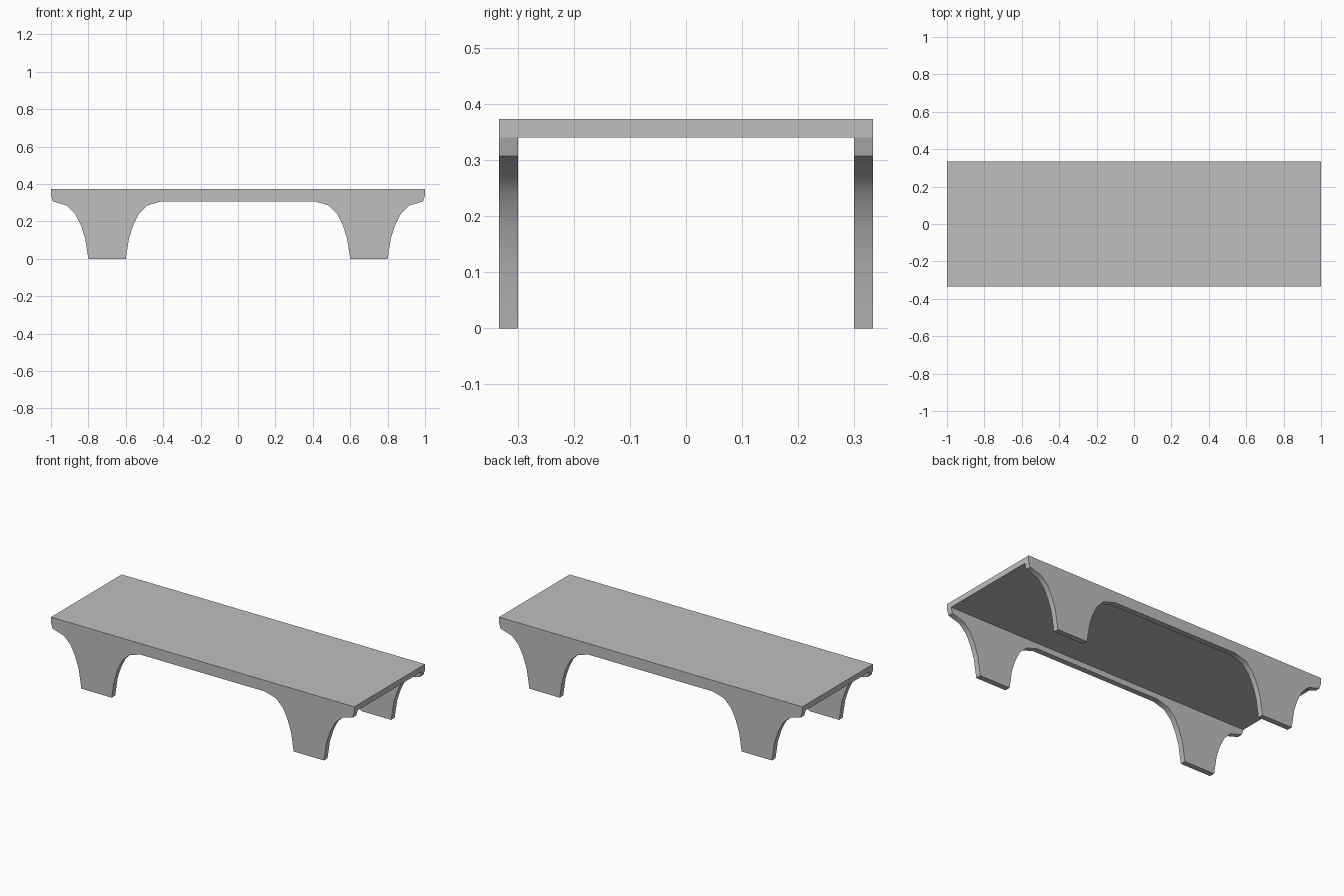
import bpy
import bmesh
import math

cube = bpy.data.objects.get("Cube")
if cube:
    bpy.data.objects.remove(cube)

HALF_LENGTH, HALF_DEPTH = 1.0, 0.333
TOP, UNDERSIDE = 0.373, 0.34
PANEL_INNER = 0.3

grey = bpy.data.materials.new("plain grey")
grey.use_nodes = True
colour = (0.52, 0.52, 0.52, 1)
grey.diffuse_color = colour
grey.node_tree.nodes["Principled BSDF"].inputs["Base Color"].default_value = colour


def extrude_profile(name, profile, y0, y1):
    """Extrude an x-z outline from y0 to y1."""
    bm = bmesh.new()
    face = bm.faces.new([bm.verts.new((x, y0, z)) for x, z in profile])
    out = bmesh.ops.extrude_face_region(bm, geom=[face])
    verts = [v for v in out["geom"] if isinstance(v, bmesh.types.BMVert)]
    bmesh.ops.translate(bm, verts=verts, vec=(0, y1 - y0, 0))
    bmesh.ops.recalc_face_normals(bm, faces=bm.faces)
    mesh = bpy.data.meshes.new(name)
    bm.to_mesh(mesh)
    bm.free()
    mesh.materials.append(grey)
    obj = bpy.data.objects.new(name, mesh)
    bpy.context.collection.objects.link(obj)
    return obj


# Table top
extrude_profile("table_top", [(-HALF_LENGTH, UNDERSIDE), (HALF_LENGTH, UNDERSIDE),
                              (HALF_LENGTH, TOP), (-HALF_LENGTH, TOP)],
                -HALF_DEPTH, HALF_DEPTH)

# Side panels: flared feet joined by a narrow rail
flare = [(0.41, 0.307), (0.485, 0.285), (0.53, 0.24), (0.56, 0.18), (0.583, 0.11), (0.6, 0)]
outer = [(1.4 - x, z) for x, z in reversed(flare)]
right_half = flare + outer + [(HALF_LENGTH, UNDERSIDE)]
outline = right_half + [(-x, z) for x, z in reversed(right_half)]

for name, y0, y1 in (("front_leg_panel", -HALF_DEPTH, -PANEL_INNER),
                     ("back_leg_panel", PANEL_INNER, HALF_DEPTH)):
    panel = extrude_profile(name, outline, y0, y1)
    bpy.ops.object.select_all(action="DESELECT")
    panel.select_set(True)
    bpy.context.view_layer.objects.active = panel
    bpy.ops.object.shade_smooth_by_angle(angle=math.radians(30))
